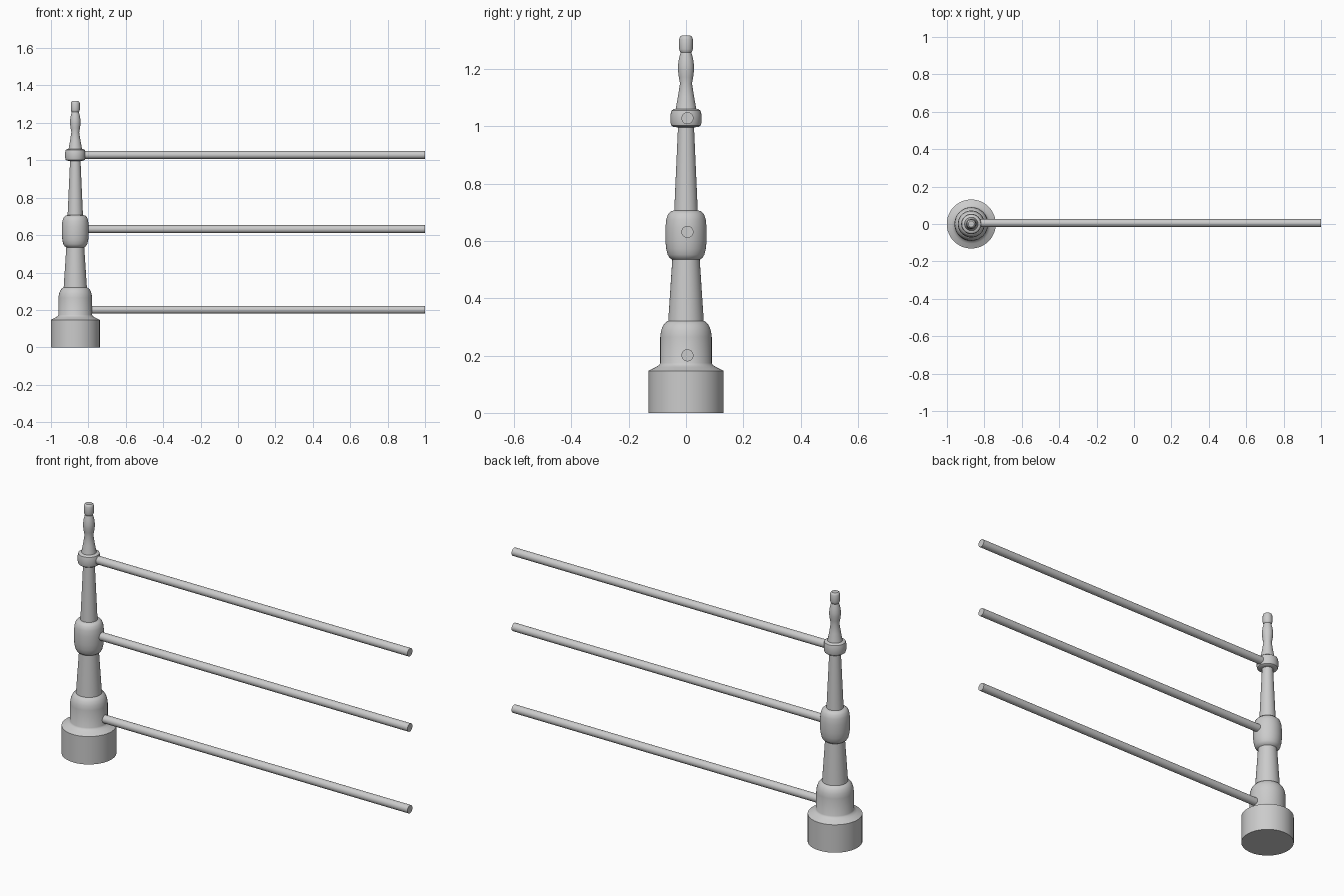
import bpy, bmesh, math
from mathutils import Matrix

if "Cube" in bpy.data.objects:
    bpy.data.objects.remove(bpy.data.objects["Cube"])

POST_X = -0.87
SIDES = 48


def finish(name, bm):
    bmesh.ops.recalc_face_normals(bm, faces=bm.faces)
    mesh = bpy.data.meshes.new(name)
    bm.to_mesh(mesh)
    bm.free()
    ob = bpy.data.objects.new(name, mesh)
    bpy.context.collection.objects.link(ob)
    bpy.ops.object.select_all(action='DESELECT')
    ob.select_set(True)
    bpy.context.view_layer.objects.active = ob
    bpy.ops.object.shade_smooth_by_angle(angle=math.radians(35))
    return ob


def lathe(name, profile):
    """Turn (radius, z) points into a capped round solid on the post axis."""
    bm = bmesh.new()
    rings = [[bm.verts.new((POST_X + r * math.cos(a), r * math.sin(a), z))
              for a in (2 * math.pi * i / SIDES for i in range(SIDES))]
             for r, z in profile]
    for lo, hi in zip(rings, rings[1:]):
        for i in range(SIDES):
            j = (i + 1) % SIDES
            bm.faces.new((lo[i], lo[j], hi[j], hi[i]))
    bm.faces.new(rings[0][::-1])
    bm.faces.new(rings[-1])
    return finish(name, bm)


def rail(name, z, x0, x1=1.0, r=0.021, y=0.005):
    bm = bmesh.new()
    mat = Matrix.Translation(((x0 + x1) / 2, y, z)) @ Matrix.Rotation(math.pi / 2, 4, 'Y')
    bmesh.ops.create_cone(bm, cap_ends=True, segments=32, radius1=r, radius2=r,
                          depth=x1 - x0, matrix=mat)
    return finish(name, bm)


# Turned post: one continuous profile from foot to finial
lathe("post", [
    # foot drum and stepped pedestal
    (0.131, 0), (0.131, 0.147), (0.105, 0.160), (0.094, 0.167), (0.09, 0.174),
    (0.09, 0.265), (0.087, 0.287), (0.080, 0.305), (0.070, 0.317), (0.062, 0.321),
    # lower shaft
    (0.048, 0.535),
    # middle swelling
    (0.057, 0.541), (0.064, 0.552), (0.069, 0.573), (0.072, 0.60), (0.072, 0.645),
    (0.069, 0.675), (0.063, 0.694), (0.053, 0.704), (0.041, 0.707),
    # upper shaft
    (0.028, 0.997),
    # collar
    (0.044, 0.998), (0.051, 1.003), (0.054, 1.014), (0.054, 1.042), (0.051, 1.055),
    (0.044, 1.06), (0.036, 1.061),
    # finial
    (0.028, 1.105), (0.021, 1.15), (0.025, 1.172), (0.028, 1.195), (0.028, 1.212),
    (0.025, 1.235), (0.019, 1.258), (0.022, 1.263), (0.024, 1.27), (0.024, 1.305),
    (0.021, 1.313), (0.016, 1.317),
])

# Three horizontal rails, each running from inside the post
for name, z, x0 in (("bottom_rail", 0.201, -0.79),
                    ("middle_rail", 0.632, -0.81),
                    ("top_rail", 1.029, -0.825)):
    rail(name, z, x0)
